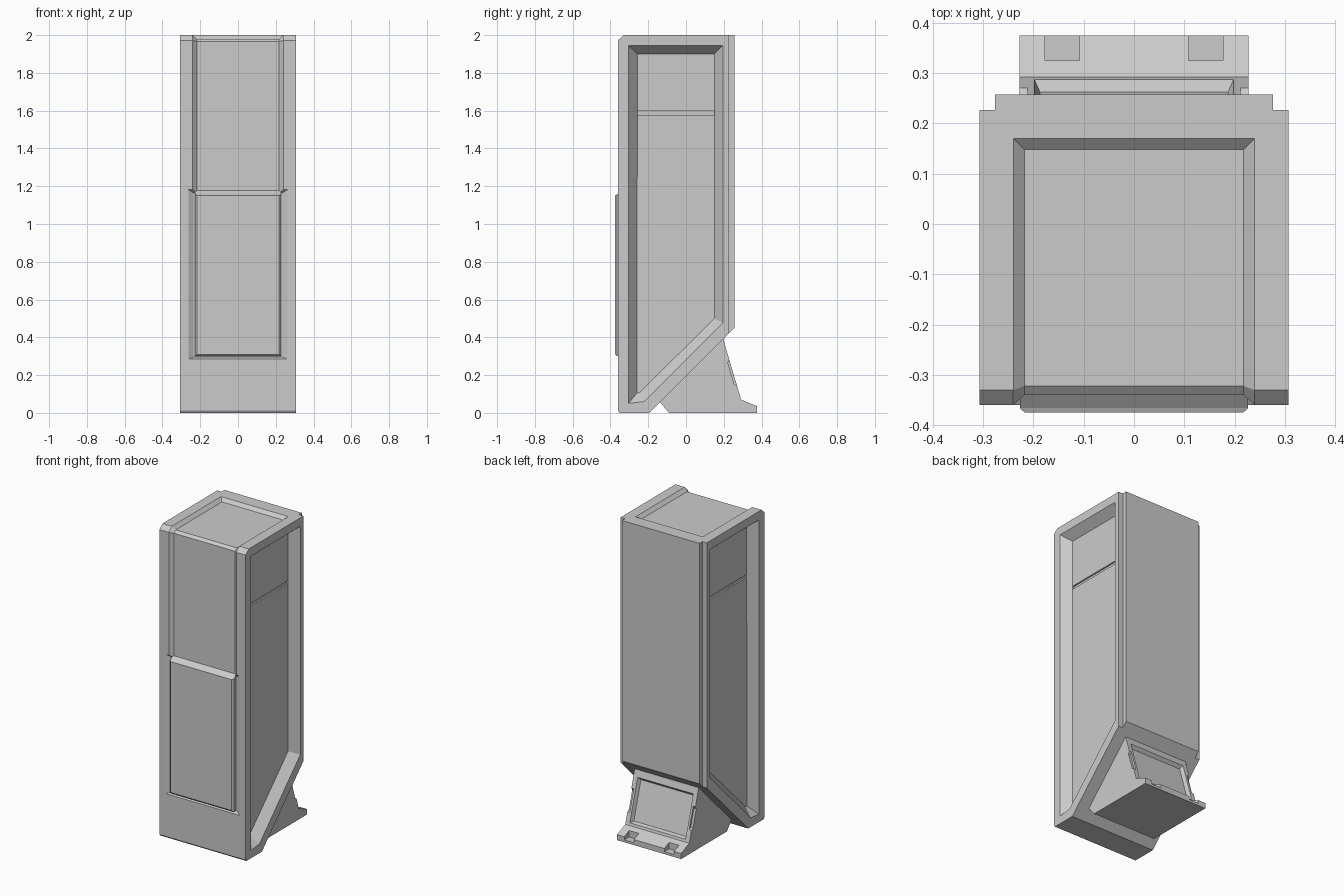
import bpy, bmesh
from mathutils import Vector

if "Cube" in bpy.data.objects:
    bpy.data.objects.remove(bpy.data.objects["Cube"])


def skin(name, loops):
    """Solid through a series of matching closed loops, capped at both ends."""
    bm = bmesh.new()
    rings = [[bm.verts.new(p) for p in loop] for loop in loops]
    n = len(rings[0])
    for a, b in zip(rings, rings[1:]):
        for i in range(n):
            j = (i + 1) % n
            bm.faces.new((a[i], a[j], b[j], b[i]))
    bm.faces.new(rings[0])
    bm.faces.new(rings[-1])
    bmesh.ops.recalc_face_normals(bm, faces=bm.faces)
    mesh = bpy.data.meshes.new(name)
    bm.to_mesh(mesh)
    bm.free()
    obj = bpy.data.objects.new(name, mesh)
    bpy.context.collection.objects.link(obj)
    return obj


def box(name, x0, x1, y0, y1, z0, z1):
    return skin(name, [[(x0, y0, z), (x1, y0, z), (x1, y1, z), (x0, y1, z)] for z in (z0, z1)])


def prism(name, half_width, profile):
    return skin(name, [[(x, y, z) for y, z in profile] for x in (-half_width, half_width)])


def pocket(name, floor, rim, k=1.5):
    """Tapered cutter: floor loop to rim loop, stretched past the surface."""
    outer = [Vector(f).lerp(Vector(r), k) for f, r in zip(floor, rim)]
    return skin(name, [floor, outer])


def cut(target, cutter):
    cutter.hide_render = True
    mod = target.modifiers.new("cut", 'BOOLEAN')
    mod.operation = 'DIFFERENCE'
    mod.solver = 'EXACT'
    mod.object = cutter
    bpy.context.view_layer.objects.active = target
    bpy.ops.object.modifier_apply(modifier=mod.name)
    bpy.data.objects.remove(cutter)


def rect_xz(w, y, z0, z1):
    return [(-w, y, z0), (w, y, z0), (w, y, z1), (-w, y, z1)]


# Cabinet body with chamfered top front edge and slanted lower back
body = prism("cabinet_body", 0.307, [
    (-0.352, 0), (-0.36, 0.012), (-0.36, 1.972), (-0.33, 2.0),
    (0.257, 2.0), (0.257, 0.452), (-0.195, 0)])

# Side window recesses, their panel grooves, and stepped back corners
rim = [(-0.305, 0.05), (-0.305, 1.945), (0.195, 1.945), (0.195, 0.475), (-0.22, 0.06)]
floor = [(-0.26, 0.105), (-0.257, 1.9), (0.15, 1.9), (0.15, 0.5), (-0.245, 0.108)]
for s in (-1, 1):
    cut(body, pocket("side_cutter", [(s * 0.252, y, z) for y, z in floor],
                     [(s * 0.307, y, z) for y, z in rim]))
    xs = sorted((s * 0.242, s * 0.27))
    cut(body, box("groove_cutter", *xs, -0.257, 0.15, 1.578, 1.598))
    xs = sorted((s * 0.276, s * 0.35))
    cut(body, box("corner_cutter", *xs, 0.227, 0.3, 0.2, 2.1))

# Channel running up the front and over the top, leaving two rails
path = [((-0.34, 1.17), (-0.36, 1.17)), ((-0.34, 1.965), (-0.36, 1.972)),
        ((-0.322, 1.98), (-0.33, 2.0)), ((0.148, 1.98), (0.17, 2.0))]
stations = []
for f, r in path:
    o = Vector(f).lerp(Vector(r), 2)
    stations.append([(-0.218, *f), (0.218, *f), (0.262, *o), (-0.262, *o)])
cut(body, skin("channel_cutter", stations))

# Door opening and raised door
cut(body, pocket("door_cutter", rect_xz(0.235, -0.342, 0.296, 1.165),
                 rect_xz(0.262, -0.36, 0.285, 1.182)))
skin("front_door", [rect_xz(0.217, -0.375, 0.31, 1.152),
                    rect_xz(0.227, -0.366, 0.3, 1.156),
                    rect_xz(0.227, -0.335, 0.3, 1.18)])

# Rear foot
foot = prism("rear_foot", 0.228, [
    (-0.09, 0), (-0.138, 0.057), (-0.14, 0.065), (0.195, 0.4), (0.2, 0.38),
    (0.292, 0.07), (0.375, 0.036), (0.375, 0)])
top, down = Vector((0, 0.2, 0.38)), Vector((0, 0.092, -0.31))
out = Vector((0, 0.31, 0.092)).normalized()


def slope_rect(x0, x1, t0, t1, depth):
    """Rectangle parallel to the foot's sloping back face."""
    return [top + down * t - out * depth + Vector((x, 0, 0))
            for x, t in ((x0, t0), (x1, t0), (x1, t1), (x0, t1))]


# Foot back panel, side finger notches and ledge slots
cut(foot, pocket("panel_cutter", slope_rect(-0.187, 0.187, 0.14, 0.91, 0.022),
                 slope_rect(-0.198, 0.198, 0.1, 0.95, 0)))
for s in (-1, 1):
    cut(foot, pocket("notch_cutter", slope_rect(s * 0.212, s * 0.25, 0.36, 0.72, 0.012),
                     slope_rect(s * 0.212, s * 0.25, 0.32, 0.76, 0)))
    xs = sorted((s * 0.108, s * 0.177))
    cut(foot, box("slot_cutter", *xs, 0.325, 0.4, 0.015, 0.1))
